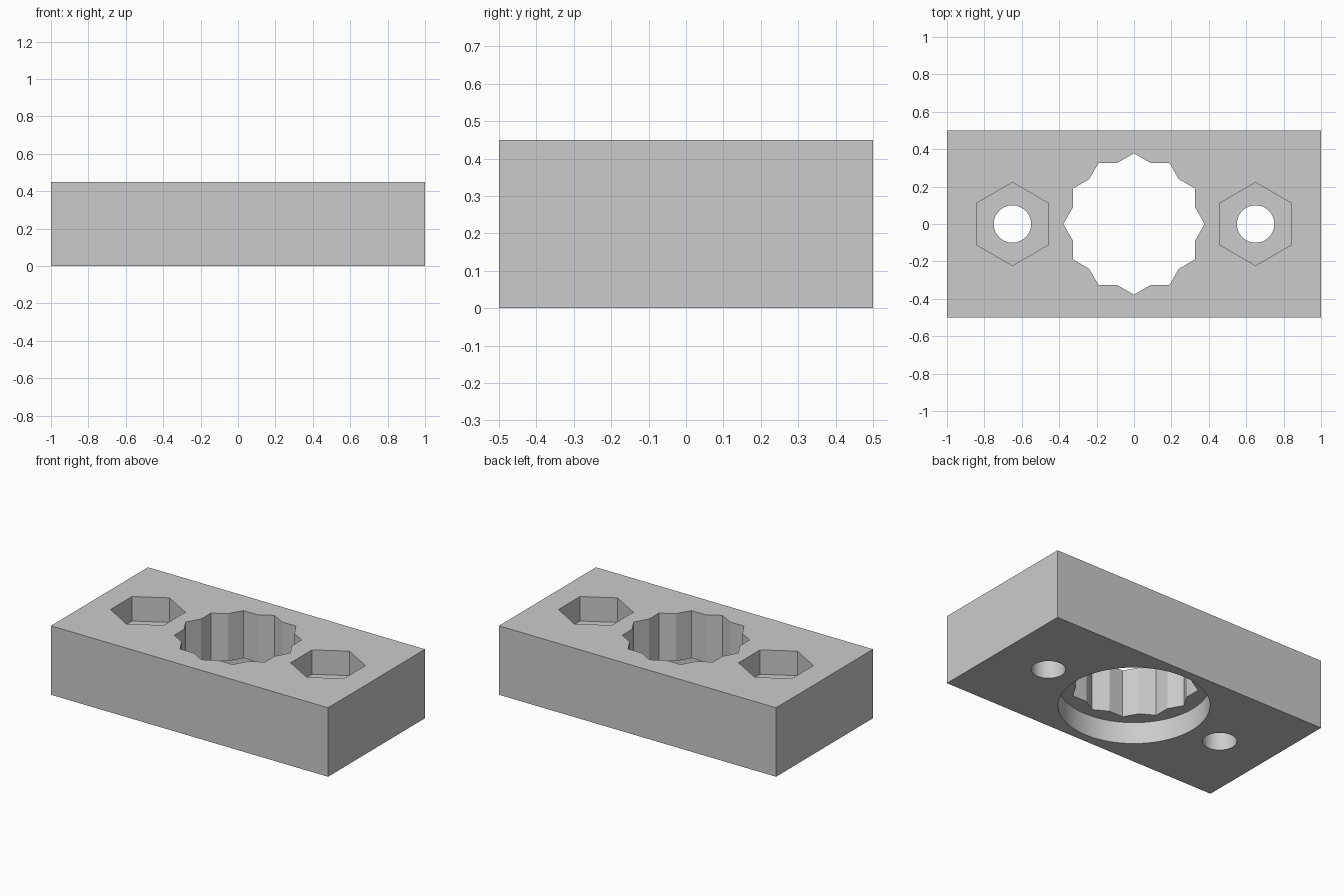
import bpy
import bmesh
from math import sin, cos, pi, radians

HEIGHT = 0.45
BORE_DEPTH = 0.14      # round recess on the underside
POCKET_DEPTH = 0.16    # hexagonal recesses on the top
HOLE_X = 0.65
OVER = 0.1             # how far cutters reach past the block

cube = bpy.data.objects.get("Cube")
if cube:
    bpy.data.objects.remove(cube, do_unlink=True)

grey = bpy.data.materials.new("plain grey")
grey.use_nodes = True
colour = (0.6, 0.6, 0.6, 1)
grey.diffuse_color = colour
grey.node_tree.nodes["Principled BSDF"].inputs["Base Color"].default_value = colour


def ring(count, radii, start=0.0):
    """Outline around the origin; the radii repeat in turn."""
    return [(radii[i % len(radii)] * cos(start + 2 * pi * i / count),
             radii[i % len(radii)] * sin(start + 2 * pi * i / count))
            for i in range(count)]


def prism(name, outline, z0, z1, x=0.0):
    """Upright prism with the given outline."""
    bm = bmesh.new()
    base = bm.faces.new([bm.verts.new((px + x, py, z0)) for px, py in outline])
    top = bmesh.ops.extrude_face_region(bm, geom=[base])["geom"]
    verts = [v for v in top if isinstance(v, bmesh.types.BMVert)]
    bmesh.ops.translate(bm, verts=verts, vec=(0, 0, z1 - z0))
    bmesh.ops.recalc_face_normals(bm, faces=bm.faces)
    mesh = bpy.data.meshes.new(name)
    bm.to_mesh(mesh)
    bm.free()
    mesh.materials.append(grey)
    obj = bpy.data.objects.new(name, mesh)
    bpy.context.collection.objects.link(obj)
    return obj


# Rectangular block
block = prism("socket_block", [(-1, -0.5), (1, -0.5), (1, 0.5), (-1, 0.5)], 0, HEIGHT)

# Twelve-point through opening: two overlapping hexagons
tip = 0.378
notch = tip * cos(pi / 6) / cos(pi / 12)
cutters = [
    prism("star_cutter", ring(24, (tip, notch)), -OVER, HEIGHT + OVER),
    prism("round_recess_cutter", ring(96, (0.442,)), -OVER, BORE_DEPTH),
]

# Nut pockets with bolt holes on both sides
for side, x in (("left", HOLE_X), ("right", -HOLE_X)):
    cutters.append(prism(side + "_nut_pocket_cutter", ring(6, (0.222,), pi / 6),
                         HEIGHT - POCKET_DEPTH, HEIGHT + OVER, x))
    cutters.append(prism(side + "_bolt_hole_cutter", ring(48, (0.1,)),
                         -OVER, HEIGHT + OVER, x))

# Cut everything out of the block, then drop the cutters
bpy.ops.object.select_all(action="DESELECT")
block.select_set(True)
bpy.context.view_layer.objects.active = block
for cutter in cutters:
    cutter.hide_render = True
    mod = block.modifiers.new(cutter.name, "BOOLEAN")
    mod.operation = "DIFFERENCE"
    mod.solver = "EXACT"
    mod.object = cutter
    bpy.ops.object.modifier_apply(modifier=mod.name)
    bpy.data.objects.remove(cutter, do_unlink=True)

# Smooth round walls, crisp corners
bpy.ops.object.shade_smooth_by_angle(angle=radians(20))
